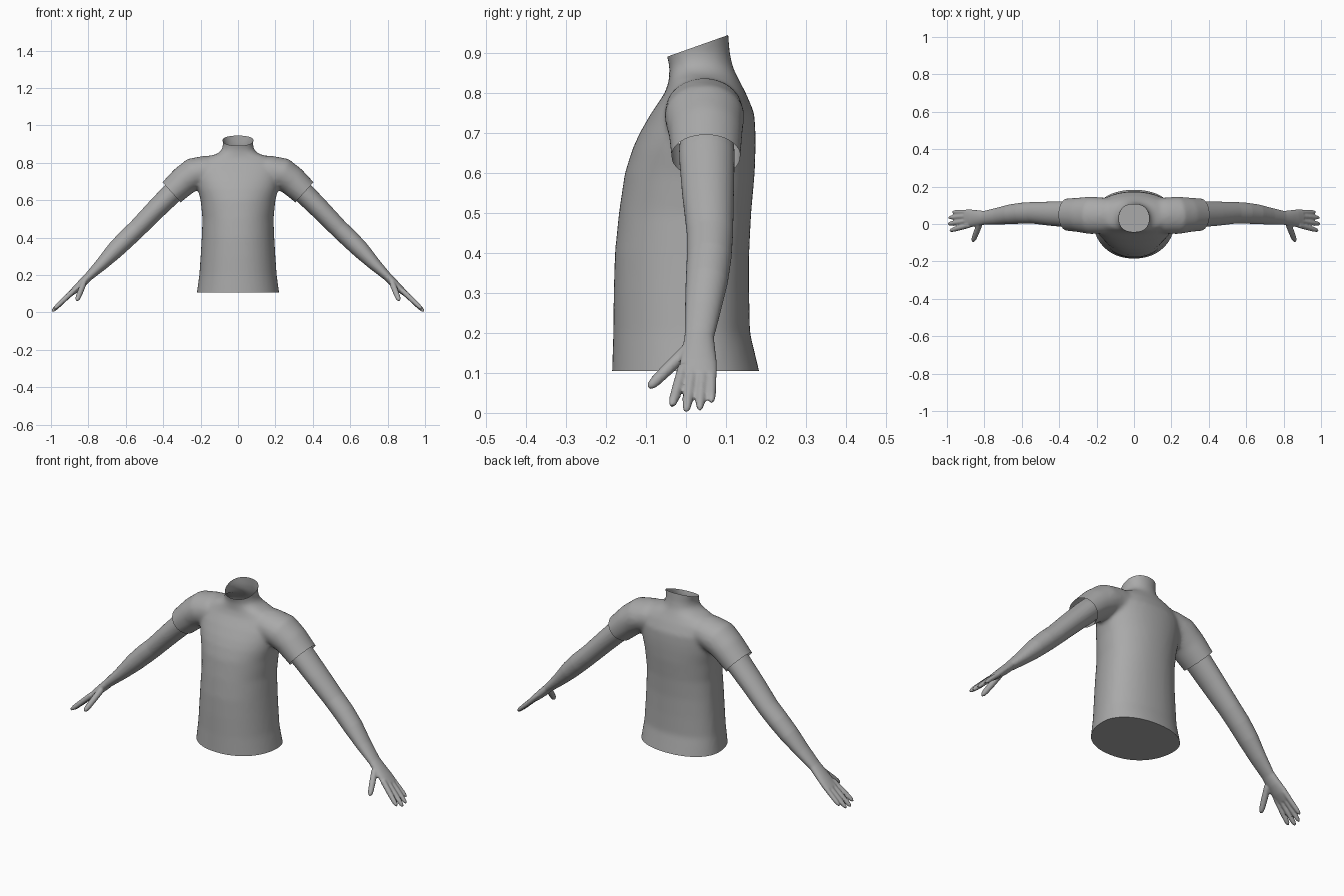
import bpy, bmesh, math
from mathutils import Vector

if "Cube" in bpy.data.objects:
    bpy.data.objects.remove(bpy.data.objects["Cube"])

N = 32
grey = bpy.data.materials.new("plain grey")
grey.diffuse_color = (0.4, 0.4, 0.4, 1)
grey.use_nodes = True
grey.node_tree.nodes["Principled BSDF"].inputs["Base Color"].default_value = grey.diffuse_color


def loft(bm, rings):
    """Skin a list of point rings into a closed solid."""
    vs = [[bm.verts.new(p) for p in r] for r in rings]
    for a, b in zip(vs, vs[1:]):
        for i in range(len(a)):
            j = (i + 1) % len(a)
            bm.faces.new((a[i], a[j], b[j], b[i]))
    bm.faces.new(vs[0][::-1])
    bm.faces.new(vs[-1])


def tube(bm, side, sections):
    """Elliptical tube; each section is x, y, z, thickness radius, width radius."""
    pts = [Vector((side * s[0], s[1], s[2])) for s in sections]
    rings = []
    for k, s in enumerate(sections):
        d = (pts[min(k + 1, len(pts) - 1)] - pts[max(k - 1, 0)]).normalized()
        w = Vector((0, 1, 0))
        w = (w - d * w.dot(d)).normalized()
        u = d.cross(w)
        rings.append([pts[k] + u * (s[3] * math.sin(t)) + w * (s[4] * math.cos(t))
                      for t in (2 * math.pi * i / N for i in range(N))])
    loft(bm, rings)


def digit(bm, side, base, tip, r):
    """Finger with a rounded tip."""
    a, b = Vector(base), Vector(tip)
    sec = [(0, 1.05), (0.5, 1), (0.8, 0.9), (0.93, 0.7), (1, 0.25)]
    tube(bm, side, [(*a.lerp(b, t), r * f, r * f) for t, f in sec])


def fuse(name, bm, voxel, smooth):
    """Merge overlapping solids into one smooth skin."""
    bmesh.ops.recalc_face_normals(bm, faces=bm.faces)
    me = bpy.data.meshes.new(name)
    bm.to_mesh(me)
    bm.free()
    ob = bpy.data.objects.new(name, me)
    bpy.context.collection.objects.link(ob)
    m = ob.modifiers.new("fuse", 'REMESH')
    m.mode = 'VOXEL'
    m.voxel_size = voxel
    m = ob.modifiers.new("relax", 'SMOOTH')
    m.factor = 0.5
    m.iterations = smooth
    bpy.context.view_layer.objects.active = ob
    ob.select_set(True)
    for n in ("fuse", "relax"):
        bpy.ops.object.modifier_apply(modifier=n)
    ob.data.materials.clear()
    ob.data.materials.append(grey)
    return ob


def finish(ob):
    bpy.ops.object.select_all(action='DESELECT')
    ob.select_set(True)
    bpy.context.view_layer.objects.active = ob
    bpy.ops.object.shade_smooth_by_angle(angle=math.radians(40))


def cut(bm, co, no, test=lambda c: True):
    """Trim everything beyond a plane, within the tested region."""
    fs = [f for f in bm.faces if test(f.calc_center_median())]
    geom = list({v for f in fs for v in f.verts}) + list({e for f in fs for e in f.edges}) + fs
    r = bmesh.ops.bisect_plane(bm, geom=geom, plane_co=co, plane_no=no, clear_outer=True)
    return [e for e in r['geom_cut'] if isinstance(e, bmesh.types.BMEdge)]


# Torso and neck: height, half width, front y, back y
torso = [
    (0.06, 0.225, -0.187, 0.193), (0.105, 0.22, -0.185, 0.183), (0.2, 0.207, -0.182, 0.16),
    (0.3, 0.2, -0.181, 0.158), (0.4, 0.194, -0.178, 0.158), (0.5, 0.19, -0.168, 0.163),
    (0.6, 0.2, -0.153, 0.172), (0.66, 0.215, -0.134, 0.174), (0.7, 0.222, -0.116, 0.174),
    (0.75, 0.228, -0.087, 0.171), (0.8, 0.215, -0.053, 0.15), (0.83, 0.165, -0.043, 0.134),
    (0.85, 0.108, -0.042, 0.124), (0.87, 0.085, -0.042, 0.116), (0.9, 0.08, -0.05, 0.11),
    (0.945, 0.087, -0.06, 0.106), (0.99, 0.09, -0.066, 0.104)]
bm = bmesh.new()
rings = []
for z, w, f, b in torso:
    side_y, ring = 0.03, []
    for i in range(48):
        t = 2 * math.pi * i / 48
        c, s = math.cos(t), math.sin(t)
        e = 2 / 2.15
        depth = (b - side_y) if s > 0 else (side_y - f)
        ring.append((w * math.copysign(abs(c) ** e, c),
                     side_y + depth * math.copysign(abs(s) ** e, s), z))
    rings.append(ring)
loft(bm, rings)

# Short sleeves
for side in (-1, 1):
    tube(bm, side, [(0.1, 0.045, 0.765, 0.075, 0.09), (0.17, 0.045, 0.758, 0.08, 0.097),
                    (0.235, 0.046, 0.742, 0.086, 0.1), (0.29, 0.049, 0.703, 0.08, 0.093),
                    (0.355, 0.05, 0.642, 0.073, 0.087), (0.42, 0.05, 0.583, 0.071, 0.085)])
shirt = fuse("shirt_and_neck", bm, 0.011, 6)

# Trim hem (closed), neck opening and cuffs (open)
bm = bmesh.new()
bm.from_mesh(shirt.data)
hem = cut(bm, (0, 0, 0.105), (0, 0, -1))
bmesh.ops.holes_fill(bm, edges=hem, sides=0)
cut(bm, (0, -0.05, 0.89), (0, -0.055, 0.155))
for side in (-1, 1):
    cut(bm, (side * 0.355, 0.05, 0.642), (side * 0.105, 0, -0.095), lambda c: c.x * side > 0.25)
bm.to_mesh(shirt.data)
bm.free()
finish(shirt)

# Arms with hands
for side, label in ((-1, "right"), (1, "left")):
    bm = bmesh.new()
    tube(bm, side, [(0.27, 0.052, 0.72, 0.055, 0.065), (0.345, 0.052, 0.645, 0.058, 0.07),
                    (0.44, 0.055, 0.55, 0.054, 0.065), (0.54, 0.06, 0.447, 0.05, 0.058),
                    (0.6, 0.058, 0.39, 0.05, 0.056), (0.66, 0.052, 0.33, 0.046, 0.053),
                    (0.73, 0.042, 0.257, 0.034, 0.045), (0.8, 0.033, 0.19, 0.023, 0.037),
                    (0.835, 0.032, 0.155, 0.022, 0.042), (0.87, 0.031, 0.122, 0.019, 0.047),
                    (0.9, 0.03, 0.095, 0.014, 0.048), (0.907, 0.03, 0.088, 0.008, 0.04)])
    for base, tip, r in (((0.88, -0.006, 0.115), (0.985, -0.036, 0.016), 0.0135),
                         ((0.885, 0.017, 0.11), (0.996, 0.0, 0.003), 0.0135),
                         ((0.885, 0.042, 0.11), (0.992, 0.034, 0.007), 0.013),
                         ((0.875, 0.064, 0.115), (0.972, 0.064, 0.026), 0.012),
                         ((0.825, 0.0, 0.155), (0.862, -0.094, 0.062), 0.0155)):
        digit(bm, side, base, tip, r)
    finish(fuse(label + "_arm", bm, 0.005, 3))
